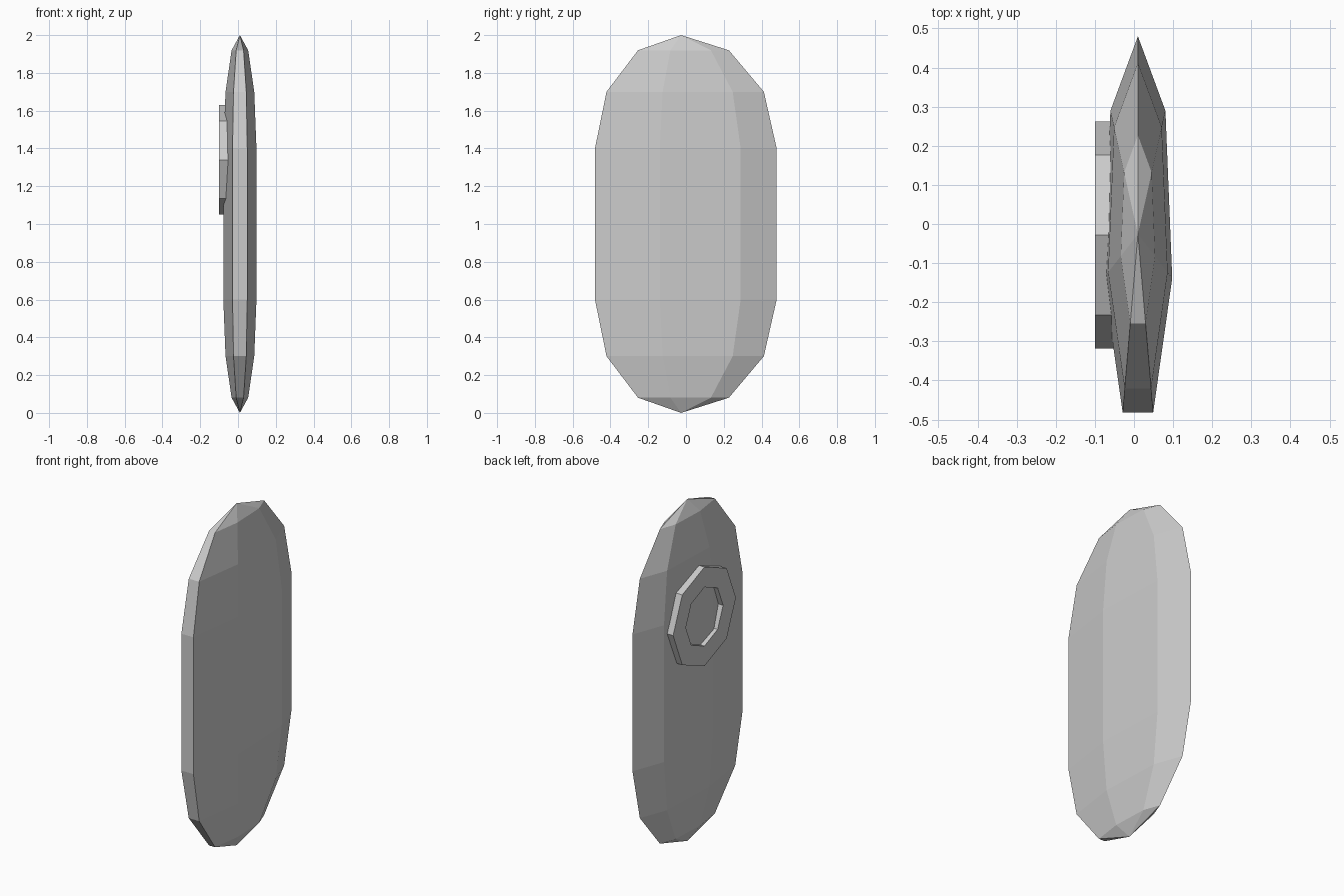
import bpy, bmesh
from math import sin, cos, radians, tau

if "Cube" in bpy.data.objects:
    bpy.data.objects.remove(bpy.data.objects["Cube"])


def finish(name, bm):
    bmesh.ops.recalc_face_normals(bm, faces=bm.faces)
    mesh = bpy.data.meshes.new(name)
    bm.to_mesh(mesh)
    bm.free()
    obj = bpy.data.objects.new(name, mesh)
    bpy.context.collection.objects.link(obj)
    return obj


def bridge(bm, a, b):
    n = len(a)
    for i in range(n):
        bm.faces.new((a[i], a[(i + 1) % n], b[(i + 1) % n], b[i]))


# Shield body: a seven-sided capsule flattened along x
CX, CY, RX, RY = 0.01, -0.026, 0.09, 0.506
SIDES = 7
caps = [(1 - cos(radians(a)), sin(radians(a))) for a in (30, 60, 90)]
levels = [(0.6 * h, r) for h, r in caps]
levels += [(2 - z, r) for z, r in reversed(levels)]

bm = bmesh.new()
rings = [[bm.verts.new((CX + RX * r * sin(tau * k / SIDES),
                        CY + RY * r * cos(tau * k / SIDES), z))
          for k in range(SIDES)] for z, r in levels]
for a, b in zip(rings, rings[1:]):
    bridge(bm, a, b)
for ring, z in ((rings[0], 0), (rings[-1], 2)):
    pole = bm.verts.new((CX, CY, z))
    for k in range(SIDES):
        bm.faces.new((ring[k], ring[(k + 1) % SIDES], pole))
finish("shield_body", bm)

# Raised eight-sided ring on the -x face, sunk into the body
bm = bmesh.new()
profile = [(-0.10, 0.29), (-0.10, 0.172), (-0.02, 0.172), (-0.02, 0.29)]
loops = [[bm.verts.new((x, -0.028 + r * cos(tau * k / 8), 1.34 + r * sin(tau * k / 8)))
          for k in range(8)] for x, r in profile]
for i in range(4):
    bridge(bm, loops[i], loops[(i + 1) % 4])
finish("raised_ring", bm)
